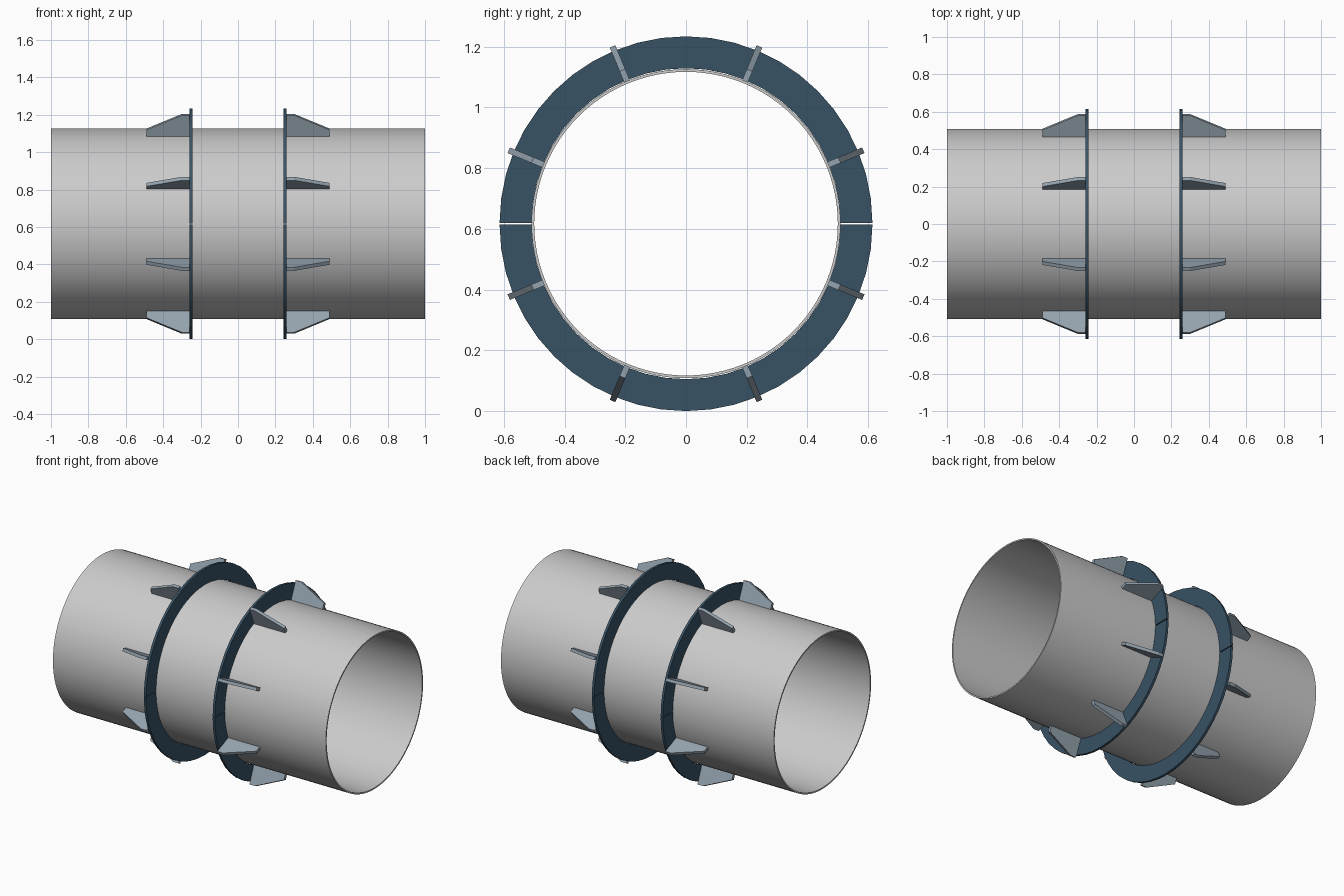
import bpy, bmesh
from math import sin, cos, pi, radians
from mathutils import Vector

if "Cube" in bpy.data.objects:
    bpy.data.objects.remove(bpy.data.objects["Cube"])

CZ = 0.617          # pipe axis height
GAP = 0.003         # half of the slit between collar halves


def material(name, rgb):
    m = bpy.data.materials.new(name)
    m.diffuse_color = (*rgb, 1)
    m.use_nodes = True
    m.node_tree.nodes["Principled BSDF"].inputs["Base Color"].default_value = m.diffuse_color
    return m


dark_blue = material("dark_blue", (0.04, 0.085, 0.13))
steel = material("steel_blue", (0.30, 0.37, 0.43))


def make(name, verts, faces, mat=None, smooth=False):
    me = bpy.data.meshes.new(name)
    bm = bmesh.new()
    vs = [bm.verts.new(v) for v in verts]
    for f in faces:
        bm.faces.new([vs[i] for i in f])
    bmesh.ops.recalc_face_normals(bm, faces=bm.faces)
    bm.to_mesh(me)
    bm.free()
    ob = bpy.data.objects.new(name, me)
    bpy.context.collection.objects.link(ob)
    if mat:
        me.materials.append(mat)
    if smooth:
        bpy.ops.object.select_all(action='DESELECT')
        ob.select_set(True)
        bpy.context.view_layer.objects.active = ob
        bpy.ops.object.shade_smooth_by_angle(angle=radians(30))
    return ob


def tube(name, x0, x1, r0, r1, start, sweep, n, dz, mat=None):
    """Rectangular section swept round the x axis, closed or as an arc."""
    closed = sweep >= 2 * pi - 1e-6
    count = n if closed else n + 1
    verts, faces = [], []
    for i in range(count):
        a = start + sweep * i / n
        for x, r in ((x0, r0), (x1, r0), (x1, r1), (x0, r1)):
            verts.append((x, r * cos(a), CZ + dz + r * sin(a)))
    for i in range(n):
        j = (i + 1) % count
        for k in range(4):
            m = (k + 1) % 4
            faces.append((4 * i + k, 4 * i + m, 4 * j + m, 4 * j + k))
    if not closed:
        faces += [(0, 1, 2, 3), tuple(4 * n + k for k in range(4))]
    return make(name, verts, faces, mat, True)


def gusset(name, side, angle):
    """Tapered rib plate standing radially on the pipe."""
    profile = [(0.26, 0.508), (0.49, 0.508), (0.49, 0.547), (0.30, 0.632), (0.26, 0.632)]
    radial = Vector((0, cos(angle), sin(angle)))
    across = Vector((0, -sin(angle), cos(angle))) * 0.01
    pts = [Vector((side * x, 0, CZ)) + radial * r for x, r in profile]
    n = len(pts)
    verts = [p - across for p in pts] + [p + across for p in pts]
    faces = [tuple(range(n)), tuple(range(n, 2 * n))]
    faces += [(i, (i + 1) % n, (i + 1) % n + n, i + n) for i in range(n)]
    make(name, verts, faces, steel)


# Main pipe
tube("pipe", -1, 1, 0.5, 0.509, 0, 2 * pi, 96, 0)

# Split collars with their ribs on the outer side
for side, label in ((-1, "left"), (1, "right")):
    x0, x1 = sorted((side * 0.244, side * 0.26))
    tube(f"{label}_collar_upper", x0, x1, 0.509, 0.614, 0, pi, 24, GAP, dark_blue)
    tube(f"{label}_collar_lower", x0, x1, 0.509, 0.614, pi, pi, 24, -GAP, dark_blue)
    for k in range(8):
        gusset(f"{label}_rib_{k + 1}", side, radians(22.5 + 45 * k))
